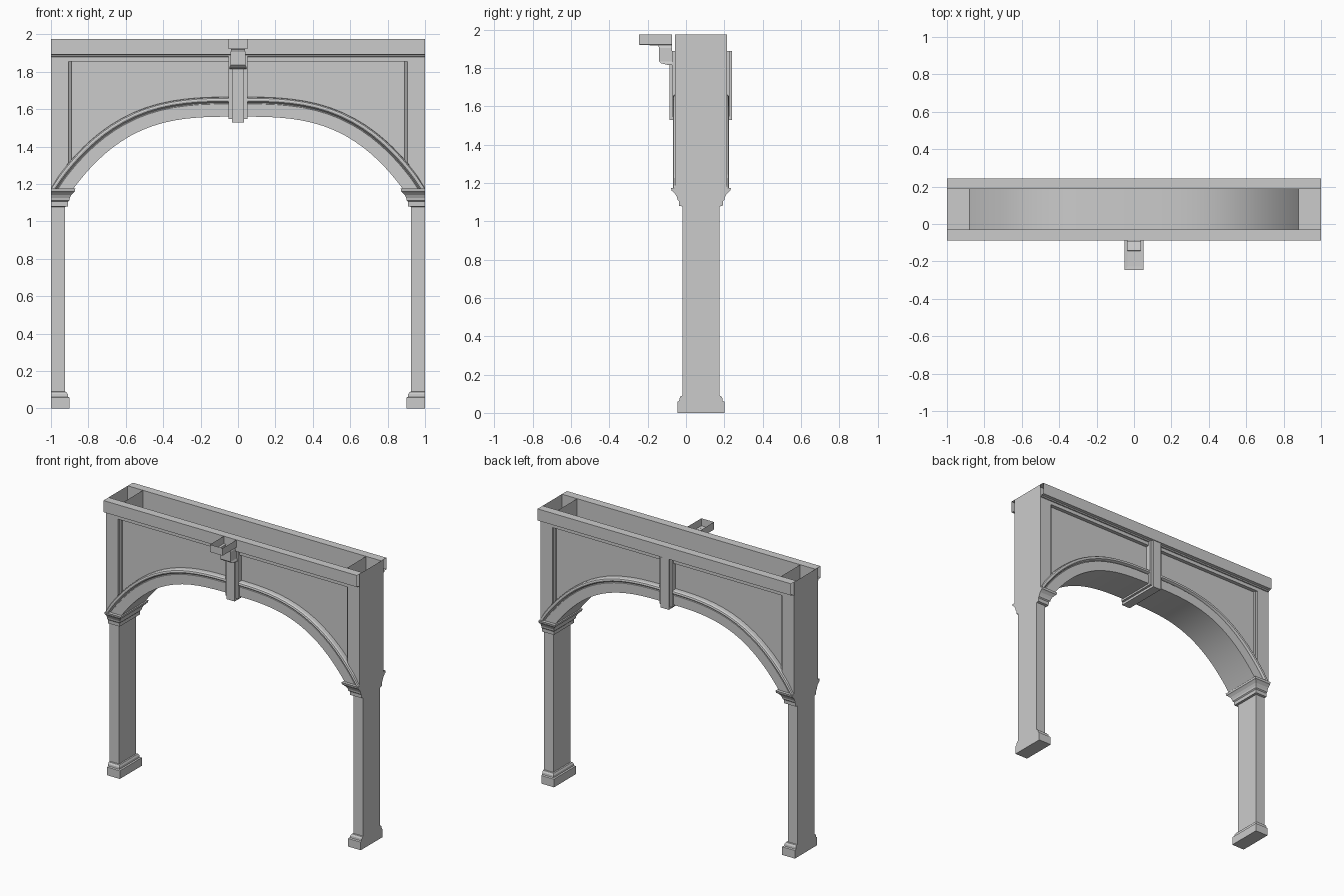
import bpy, bmesh, math

if "Cube" in bpy.data.objects:
    bpy.data.objects.remove(bpy.data.objects["Cube"])

CY = 0.078          # mid-depth plane of the arch
SPRING = 1.175      # height where the arch starts
TOP = 1.975


def build(name, verts, faces, flip=False, recalc=False, smooth=False):
    me = bpy.data.meshes.new(name)
    me.from_pydata(verts, [], [f[::-1] if flip else f for f in faces])
    if recalc:
        bm = bmesh.new()
        bm.from_mesh(me)
        bmesh.ops.recalc_face_normals(bm, faces=bm.faces)
        bm.to_mesh(me)
        bm.free()
    ob = bpy.data.objects.new(name, me)
    bpy.context.collection.objects.link(ob)
    if smooth:
        bpy.ops.object.select_all(action='DESELECT')
        ob.select_set(True)
        bpy.context.view_layer.objects.active = ob
        bpy.ops.object.shade_smooth_by_angle(angle=math.radians(30))
    return ob


def strip(name, rows, flip=False, smooth=False):
    """Open sheet through rows of points."""
    n = len(rows[0])
    verts = [p for r in rows for p in r]
    faces = [(i*n+j, (i+1)*n+j, (i+1)*n+j+1, i*n+j+1)
             for i in range(len(rows)-1) for j in range(n-1)]
    return build(name, verts, faces, flip, smooth=smooth)


def both_sides(name, rows, smooth=False):
    """Front sheet plus its reflection on the back."""
    strip("front_" + name, rows, smooth=smooth)
    back = [[(x, 2*CY-y, z) for x, y, z in r] for r in rows]
    strip("back_" + name, back, flip=True, smooth=smooth)


def prism_x(name, prof, w):
    """Closed (y, z) outline extruded across x."""
    n = len(prof)
    verts = [(s*w, y, z) for s in (-1, 1) for y, z in prof]
    faces = [tuple(range(n)), tuple(range(n, 2*n))]
    faces += [(i, (i+1) % n, n+(i+1) % n, n+i) for i in range(n)]
    build(name, verts, faces, recalc=True)


def arch(d, n=20):
    """Arch line offset outward by d, cut level at the springing."""
    pts = [(-min(1.0, 0.88 + 1.2*d), SPRING)] if d else [(-0.88, SPRING)]
    for i in range(1, n+1):
        x = -0.88*math.cos(math.pi/2*i/n)
        t = -x/0.88
        z = 1.56 - 0.385*t**3.1
        m = 0.385*3.1/0.88*t**2.1
        k = d/math.hypot(1, m)
        pts.append((x - m*k, z + k))
    return pts + [(-x, z) for x, z in reversed(pts[:-1])]


# Arch underside
strip("arch_soffit", [[(x, 2*CY+0.057, z), (x, -0.057, z)] for x, z in arch(0)], smooth=True)

# Archivolt face with rounded outer moulding
prof = [(0, -0.057), (0.068, -0.057), (0.07, -0.05), (0.074, -0.05), (0.076, -0.06),
        (0.082, -0.067), (0.09, -0.069), (0.098, -0.066), (0.104, -0.057), (0.105, -0.03)]
lines = [(arch(d), y) for d, y in prof]
both_sides("archivolt", [[(l[i][0], y, l[i][1]) for l, y in lines]
                         for i in range(len(lines[0][0]))], smooth=True)

# Spandrel walls above the arch
both_sides("spandrel", [[(x, -0.03, z), (x, -0.03, TOP)] for x, z in arch(0.1)])

# Pilaster strips with a stepped inner edge
for s, side in ((-1, "left"), (1, "right")):
    edge = [(1.0, -0.057, 1.17), (0.905, -0.057, 1.315), (0.903, -0.045, 1.315),
            (0.892, -0.045, 1.32), (0.89, -0.03, 1.32)]
    rows = [[(s*x, y, z), (s*x, y, 1.856)] for x, y, z in edge]
    both_sides(side + "_pilaster", rows[::-1] if s > 0 else rows)

# Cornice, open at its ends
cornice = [(-0.03, 1.855), (-0.057, 1.855), (-0.057, 1.88), (-0.064, 1.882),
           (-0.066, 1.89), (-0.088, 1.892), (-0.088, TOP), (-0.03, TOP)]
both_sides("cornice", [[(x, y, z) for y, z in cornice] for x in (-1, 1)])

# End walls and inner dividers
for s, side in ((-1, "left"), (1, "right")):
    for name, x, y in ((side + "_end_wall", 1.0, -0.057), (side + "_divider", 0.88, -0.03)):
        strip(name, [[(s*x, y, SPRING), (s*x, y, TOP)],
                     [(s*x, 2*CY-y, SPRING), (s*x, 2*CY-y, TOP)]], flip=s < 0)

# Columns with base and capital; flat on the outer side
levels = [(0.025, 0), (0.025, 0.058), (0.016, 0.062), (0.015, 0.076), (0.008, 0.088),
          (0, 0.09), (0, 1.078), (0.016, 1.08), (0.017, 1.105), (0.024, 1.112),
          (0.026, 1.125), (0.034, 1.142), (0.046, 1.155), (0.052, 1.16), (0.055, SPRING)]
for s, side in ((-1, "left"), (1, "right")):
    verts, faces = [], []
    for o, z in levels:
        yo = o*1.1
        xi = s*(0.925 - o)
        verts += [(s, -0.018-yo, z), (xi, -0.018-yo, z),
                  (xi, 2*CY+0.018+yo, z), (s, 2*CY+0.018+yo, z)]
    for i in range(len(levels)-1):
        faces += [(4*i+j, 4*i+(j+1) % 4, 4*i+4+(j+1) % 4, 4*i+4+j) for j in range(4)]
    k = 4*(len(levels)-1)
    faces += [(0, 1, 2, 3), (k, k+1, k+2, k+3)]
    build(side + "_column", verts, faces, recalc=True)

# Keystone wrapping front, underside and back in two steps
for name, w, y, z in (("keystone_outer", 0.05, -0.072, 1.547), ("keystone_inner", 0.033, -0.085, 1.53)):
    b = 2*CY
    prism_x(name, [(y, 1.89), (y, z), (b-y, z), (b-y, 1.89), (b+0.032, 1.89),
                   (b+0.032, 1.565), (-0.032, 1.565), (-0.032, 1.89)], w)

# Bracket: hollow open-topped tray on a corbel, fixed to the cornice
tray = [(0.045, -0.09, 1.815), (0.045, -0.13, 1.825), (0.04, -0.14, 1.835), (0.04, -0.14, 1.905),
        (0.034, -0.145, 1.918), (0.034, -0.228, 1.92), (0.05, -0.245, 1.922), (0.05, -0.245, TOP)]
us = [[(-w, -0.072, z) for w, y, z in tray], [(-w, y, z) for w, y, z in tray],
      [(w, y, z) for w, y, z in tray], [(w, -0.072, z) for w, y, z in tray]]
strip("bracket", us)
